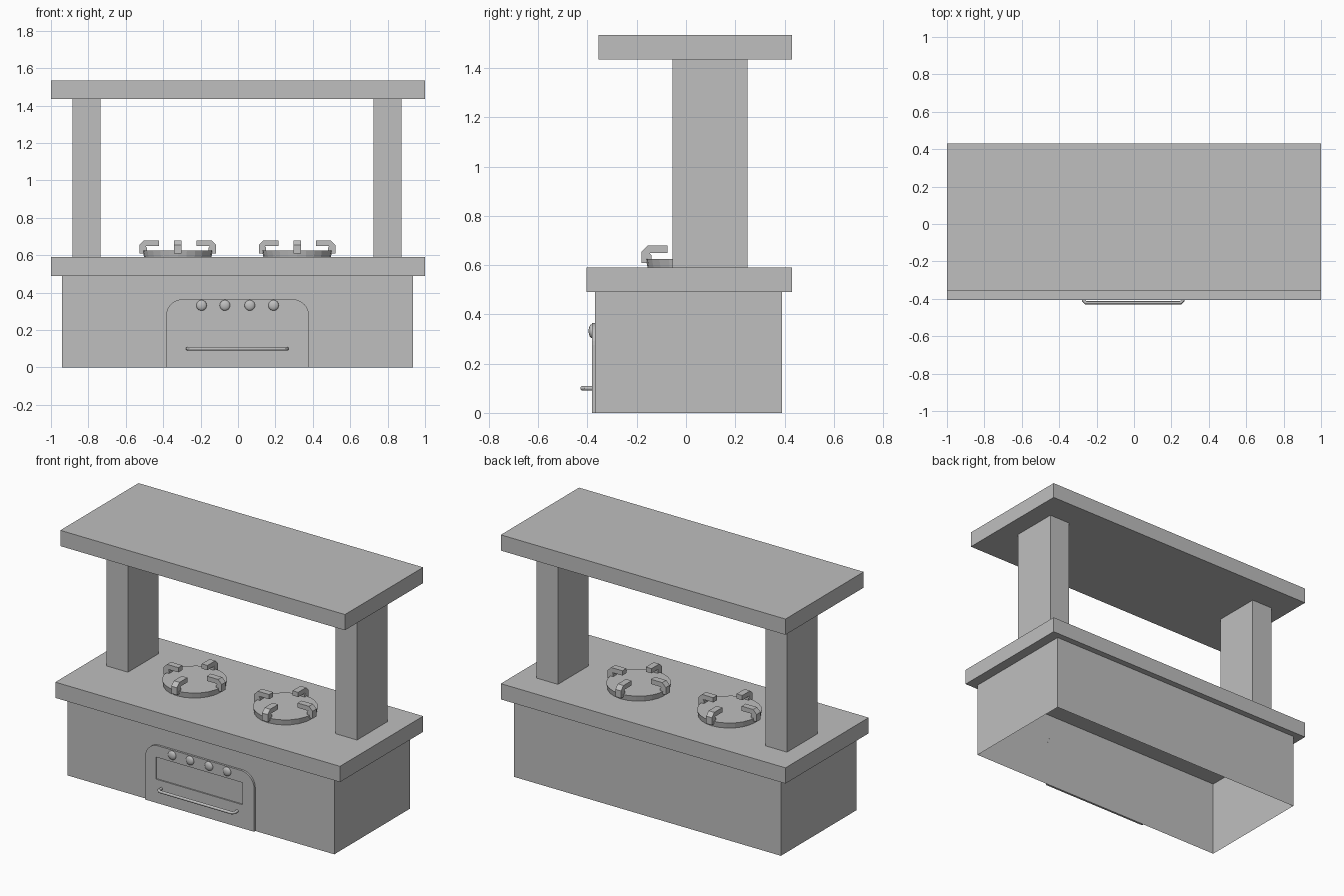
import bpy, bmesh, math
from mathutils import Vector, Matrix

old = bpy.data.objects.get("Cube")
if old:
    bpy.data.objects.remove(old, do_unlink=True)

grey = bpy.data.materials.new("plain grey")
grey.use_nodes = True
colour = (0.52, 0.52, 0.52, 1)
grey.diffuse_color = colour
grey.node_tree.nodes["Principled BSDF"].inputs["Base Color"].default_value = colour


def finish(name, bm):
    """Turn a bmesh into a named grey object."""
    bmesh.ops.recalc_face_normals(bm, faces=bm.faces)
    mesh = bpy.data.meshes.new(name)
    bm.to_mesh(mesh)
    bm.free()
    mesh.materials.append(grey)
    obj = bpy.data.objects.new(name, mesh)
    bpy.context.collection.objects.link(obj)
    return obj


def box(name, x, y, z, open_bottom=False):
    """Box from (min, max) ranges along each axis."""
    bm = bmesh.new()
    bmesh.ops.create_cube(bm, size=1)
    for v in bm.verts:
        v.co = [lo + (c + 0.5) * (hi - lo) for c, (lo, hi) in zip(v.co, (x, y, z))]
    obj_faces = [f for f in bm.faces if all(v.co.z < z[0] + 0.001 for v in f.verts)]
    if open_bottom:
        bmesh.ops.delete(bm, geom=obj_faces, context='FACES_ONLY')
    return finish(name, bm)


def prism(name, outline, push):
    """Closed outline of 3D points extruded along a vector."""
    bm = bmesh.new()
    face = bm.faces.new([bm.verts.new(p) for p in outline])
    new = bmesh.ops.extrude_face_region(bm, geom=[face])["geom"]
    if face not in bm.faces:
        bm.faces.new(face.verts)
    bmesh.ops.translate(bm, vec=push, verts=[g for g in new if isinstance(g, bmesh.types.BMVert)])
    # keep the starting cap so the prism stays closed
    bmesh.ops.holes_fill(bm, edges=[e for e in bm.edges if e.is_boundary])
    return finish(name, bm)


def smooth(obj, angle=40):
    bpy.ops.object.select_all(action='DESELECT')
    bpy.context.view_layer.objects.active = obj
    obj.select_set(True)
    bpy.ops.object.shade_smooth_by_angle(angle=math.radians(angle))


# Main structure
box("body", (-0.94, 0.935), (-0.369, 0.39), (0, 0.49), open_bottom=True)
box("counter", (-1, 1), (-0.405, 0.43), (0.49, 0.59))
box("canopy", (-1, 1), (-0.355, 0.43), (1.435, 1.535))
box("right_pillar", (-0.885, -0.735), (-0.055, 0.25), (0.59, 1.435))
box("left_pillar", (0.725, 0.875), (-0.055, 0.25), (0.59, 1.435))

# Oven door with rounded upper corners and a shallow window recess
left, right, top, radius = -0.385, 0.38, 0.365, 0.09
front, back = -0.382, -0.368
outline = [(left, back, 0), (right, back, 0)]
for cx, start in ((right - radius, 0), (left + radius, 90)):
    for i in range(9):
        a = math.radians(start + i * 90 / 8)
        outline.append((cx + radius * math.cos(a), back, top - radius + radius * math.sin(a)))
door = prism("oven_door", outline, Vector((0, front - back, 0)))
cutter = box("window_cutter", (-0.31, 0.3), (front - 0.02, front + 0.008), (0.15, 0.29))
cutter.hide_render = True
cut = door.modifiers.new("window", 'BOOLEAN')
cut.operation = 'DIFFERENCE'
cut.solver = 'EXACT'
cut.object = cutter
bpy.context.view_layer.objects.active = door
bpy.ops.object.modifier_apply(modifier=cut.name)
bpy.data.objects.remove(cutter, do_unlink=True)

# Door knobs
for i, x in enumerate((-0.195, -0.07, 0.063, 0.19)):
    bm = bmesh.new()
    place = Matrix.Translation((x, front, 0.332)) @ Matrix.Diagonal((1, 0.48, 1, 1))
    bmesh.ops.create_uvsphere(bm, u_segments=20, v_segments=12, radius=0.028, matrix=place)
    smooth(finish(f"knob_{i + 1}", bm), 60)

# Door handle: a bent round bar
curve = bpy.data.curves.new("handle_path", 'CURVE')
curve.dimensions = '3D'
curve.bevel_depth = 0.009
curve.bevel_resolution = 3
path = [(-0.27, -0.375), (-0.27, -0.408), (-0.258, -0.421),
        (0.25, -0.421), (0.262, -0.408), (0.262, -0.375)]
spline = curve.splines.new('POLY')
spline.points.add(len(path) - 1)
for point, (x, y) in zip(spline.points, path):
    point.co = (x, y, 0.1, 1)
curve.materials.append(grey)
handle = bpy.data.objects.new("oven_handle", curve)
bpy.context.collection.objects.link(handle)
bpy.ops.object.select_all(action='DESELECT')
bpy.context.view_layer.objects.active = handle
handle.select_set(True)
bpy.ops.object.convert(target='MESH')
smooth(bpy.context.object)

# Burners: slightly flared disc with four hooked prongs
hook = [(0.205, 0.608), (0.205, 0.655), (0.18, 0.68), (0.1, 0.68),
        (0.1, 0.65), (0.172, 0.65), (0.165, 0.64), (0.165, 0.608)]
for side, cx in (("right", -0.322), ("left", 0.316)):
    centre = Vector((cx, 0.024, 0))
    bm = bmesh.new()
    bmesh.ops.create_cone(bm, cap_ends=True, segments=24, radius1=0.18, radius2=0.187,
                          depth=0.036, matrix=Matrix.Translation(centre + Vector((0, 0, 0.607))))
    finish(f"{side}_burner", bm)
    for k in range(4):
        turn = Matrix.Rotation(k * math.pi / 2, 3, 'Z')
        points = [centre + turn @ Vector((r, -0.02, z)) for r, z in hook]
        prism(f"{side}_burner_prong_{k + 1}", points, turn @ Vector((0, 0.04, 0)))
